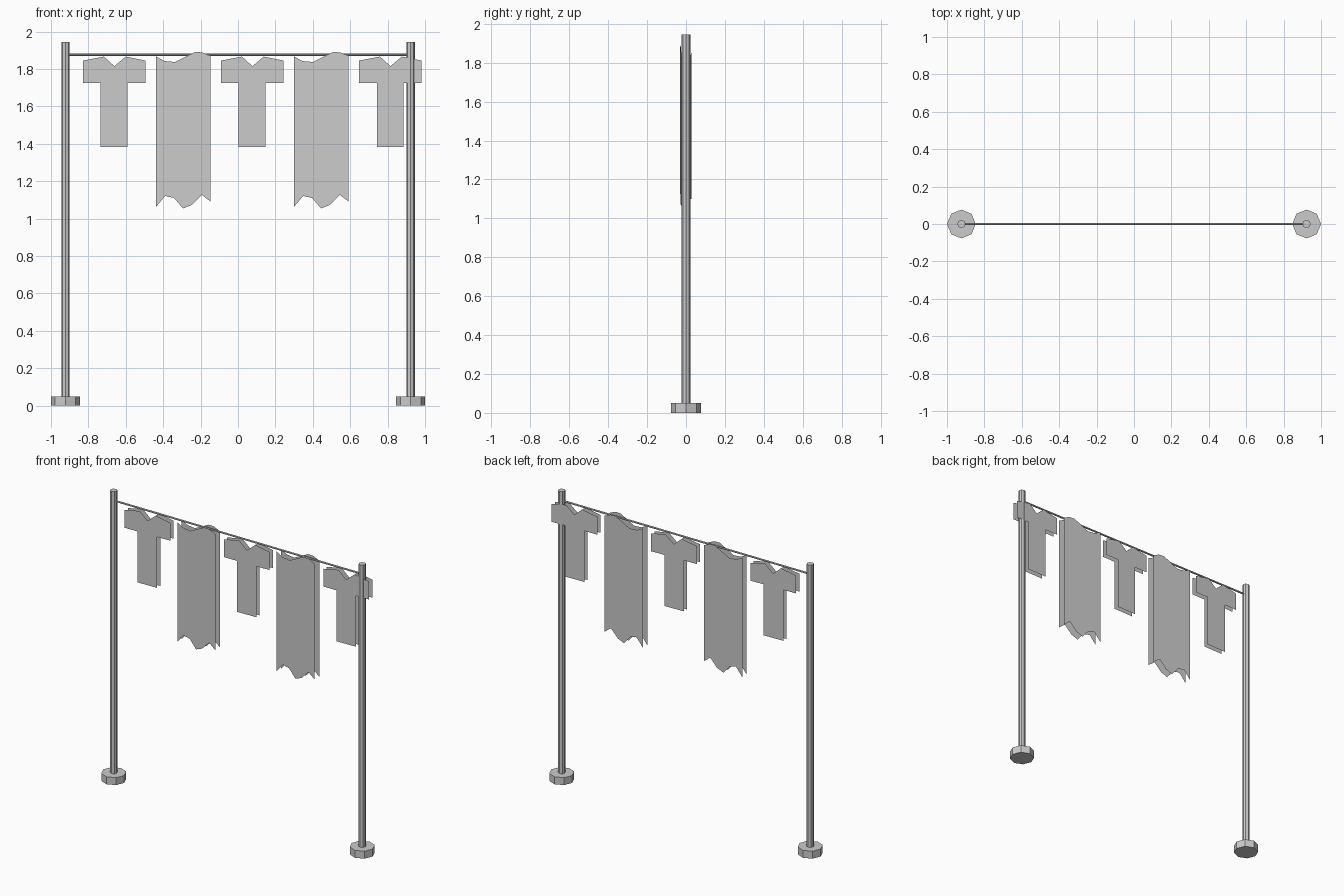
import bpy, bmesh, math

if "Cube" in bpy.data.objects:
    bpy.data.objects.remove(bpy.data.objects["Cube"])


def cylinder(name, radius, z0, z1, x, sides=8):
    bpy.ops.mesh.primitive_cylinder_add(vertices=sides, radius=radius, depth=z1 - z0,
                                        location=(x, 0, (z0 + z1) / 2))
    bpy.context.object.name = name


def cloth(name, outline, cx, front, back):
    """Two open sheets of cloth, one on each side of the line.
    front and back give the depth at the left and right edges."""
    bm = bmesh.new()
    half = max(abs(x) for x, z in outline)
    for (ya, yb), flip in ((front, False), (back, True)):
        vs = [bm.verts.new((cx + x, ya + (yb - ya) * (x + half) / (2 * half), z))
              for x, z in outline]
        f = bm.faces.new(vs)
        f.normal_update()
        if (f.normal.y > 0) != flip:
            f.normal_flip()
    mesh = bpy.data.meshes.new(name)
    bm.to_mesh(mesh)
    bm.free()
    bpy.context.collection.objects.link(bpy.data.objects.new(name, mesh))


# Posts with weighted feet
for side, s in (("left", -1), ("right", 1)):
    cylinder(side + "_foot", 0.077, 0, 0.05, s * 0.923)
    cylinder(side + "_post", 0.022, 0.05, 1.945, s * 0.923)

# Washing line
bpy.ops.mesh.primitive_cylinder_add(vertices=8, radius=0.006, depth=1.84,
                                    location=(0, 0, 1.876), rotation=(0, math.pi / 2, 0))
bpy.context.object.name = "washing_line"

# Shirts
shirt = [(-.073, 1.383), (.07, 1.383), (.07, 1.725), (.167, 1.725), (.167, 1.845),
         (.061, 1.866), (0, 1.815), (-.056, 1.866), (-.167, 1.845), (-.167, 1.725),
         (-.073, 1.725)]
for i in range(3):
    cloth(f"shirt_{i + 1}", shirt, -0.661 + 0.738 * i, (-.019, -.012), (.014, .022))

# Towels with wavy ends
towel = [(-.146, 1.063), (-.098, 1.121), (-.05, 1.11), (-.002, 1.054), (.046, 1.073),
         (.098, 1.127), (.146, 1.09), (.146, 1.869), (.1, 1.889), (.06, 1.89),
         (.019, 1.869), (-.045, 1.837), (-.1, 1.842), (-.146, 1.866)]
for i in range(2):
    cloth(f"towel_{i + 1}", towel, -0.292 + 0.738 * i, (-.018, -.032), (.028, .018))
